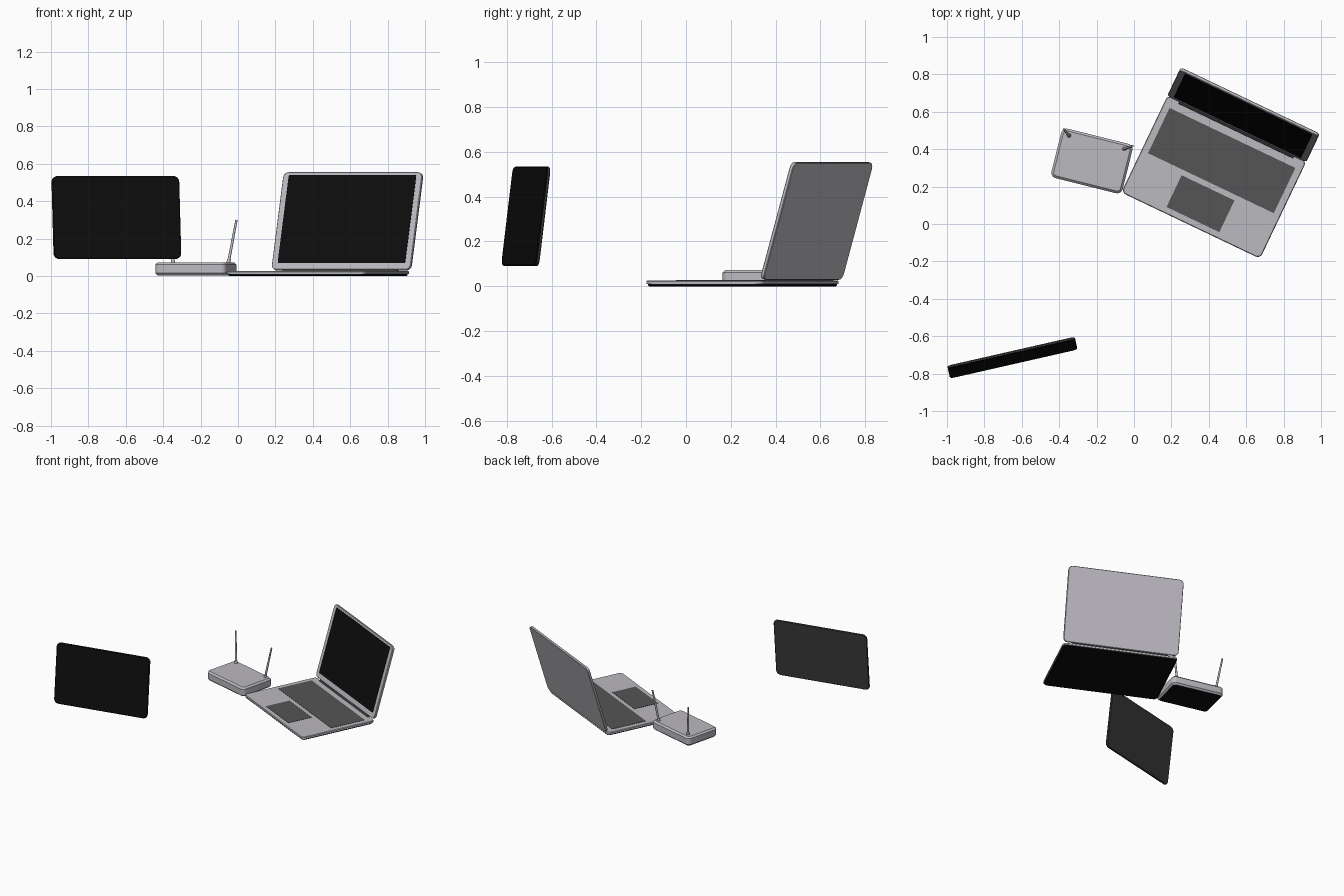
import bpy
import bmesh
from math import radians
from mathutils import Matrix, Vector

cube = bpy.data.objects.get("Cube")
if cube:
    bpy.data.objects.remove(cube, do_unlink=True)


def material(name, r, g, b):
    m = bpy.data.materials.new(name)
    m.use_nodes = True
    m.diffuse_color = (r, g, b, 1)
    bsdf = next(n for n in m.node_tree.nodes if n.type == 'BSDF_PRINCIPLED')
    bsdf.inputs["Base Color"].default_value = (r, g, b, 1)
    return m


SILVER = material("silver", 0.50, 0.49, 0.53)
GREY = material("key grey", 0.09, 0.09, 0.092)
CASE = material("case grey", 0.045, 0.045, 0.047)
BLACK = material("glass black", 0.004, 0.004, 0.004)


def finish(name, bm, frame, mats):
    mesh = bpy.data.meshes.new(name)
    bm.to_mesh(mesh)
    bm.free()
    for m in mats:
        mesh.materials.append(m)
    obj = bpy.data.objects.new(name, mesh)
    bpy.context.collection.objects.link(obj)
    obj.matrix_world = frame
    return obj


def slab(name, frame, size, centre, mat, radius=0.0, top=0.0, bottom=0.0, under=None):
    """Box with rounded upright corners and chamfered top and bottom rims."""
    bm = bmesh.new()
    bmesh.ops.create_cube(bm, size=1, matrix=Matrix.Diagonal((*size, 1)))
    if radius:
        upright = [e for e in bm.edges if abs(e.verts[0].co.z - e.verts[1].co.z) > 1e-5]
        bmesh.ops.bevel(bm, geom=upright, offset=radius, segments=5, profile=0.5,
                        affect='EDGES')
    for side, amount in ((1, top), (-1, bottom)):
        if amount:
            rim = [e for e in bm.edges
                   if all(v.co.z * side > size[2] / 2 - 1e-5 for v in e.verts)]
            bmesh.ops.bevel(bm, geom=rim, offset=amount, segments=1, affect='EDGES')
    bm.normal_update()
    if under:
        for f in bm.faces:
            f.material_index = 1 if f.normal.z < -0.9 else 0
    bmesh.ops.translate(bm, verts=bm.verts, vec=centre)
    return finish(name, bm, frame, [mat] + ([under] if under else []))


def rod(name, frame, start, end, r1, r2, mat):
    start, end = Vector(start), Vector(end)
    axis = end - start
    place = (Matrix.Translation((start + end) / 2)
             @ axis.to_track_quat('Z', 'Y').to_matrix().to_4x4())
    bm = bmesh.new()
    bmesh.ops.create_cone(bm, cap_ends=True, segments=12, radius1=r1, radius2=r2,
                          depth=axis.length, matrix=place)
    return finish(name, bm, frame, [mat])


def placed(x, y, z, turn, tip=0):
    return (Matrix.Translation((x, y, z)) @ Matrix.Rotation(radians(turn), 4, 'Z')
            @ Matrix.Rotation(radians(tip), 4, 'X'))


# Laptop base: dark underside, silver deck, keyboard and touchpad plates
laptop = placed(0.4275, 0.2525, 0, -25.5)
slab("laptop_underside", laptop, (0.81, 0.566, 0.012), (0, 0, 0.006), BLACK, 0.025, 0, 0.004)
slab("laptop_deck", laptop, (0.822, 0.578, 0.015), (0, 0, 0.0185), SILVER, 0.027, 0.004)
slab("keyboard", laptop, (0.745, 0.268, 0.003), (0, 0.096, 0.0265), GREY)
slab("touchpad", laptop, (0.313, 0.188, 0.003), (-0.003, -0.161, 0.0265), GREY)

# Laptop lid, tilted back, with the screen on its front
rod("laptop_hinge", laptop, (-0.34, 0.279, 0.028), (0.34, 0.279, 0.028), 0.008, 0.008, CASE)
lid = laptop @ placed(0, 0.367, 0.292, 0, 73.5)
slab("laptop_lid", lid, (0.824, 0.545, 0.018), (0, 0, 0), SILVER, 0.03, 0.003, 0.003)
slab("laptop_screen", lid, (0.755, 0.49, 0.003), (0, 0.011, 0.0095), BLACK, 0.008)

# Tablet: black glass front on a dark grey case
tablet = placed(-0.65, -0.715, 0.3125, 12.8, 83)
slab("tablet_case", tablet, (0.699, 0.447, 0.011), (0, 0, -0.0035), CASE, 0.032, 0, 0.004)
slab("tablet_glass", tablet, (0.695, 0.443, 0.006), (0, 0, 0.005), BLACK, 0.03, 0.003)

# Router body and its two leaning antennas
router = placed(-0.225, 0.337, 0, -14)
slab("router_body", router, (0.392, 0.272, 0.07), (0, 0, 0.038), SILVER, 0.03, 0.012, 0.012,
     BLACK)
world = Matrix.Identity(4)
for name, foot, tip in (("right", (-0.347, 0.472, 0.068), (-0.375, 0.507, 0.30)),
                        ("left", (-0.052, 0.402, 0.068), (-0.008, 0.417, 0.30))):
    foot, tip = Vector(foot), Vector(tip)
    rod(name + "_antenna_pivot", world, foot, foot.lerp(tip, 0.1), 0.011, 0.010, SILVER)
    rod(name + "_antenna", world, foot, tip, 0.008, 0.006, SILVER)

# Smooth the rounded parts, keeping hard edges
bpy.ops.object.select_all(action='DESELECT')
for obj in bpy.context.collection.objects:
    if obj.type == 'MESH':
        obj.select_set(True)
        bpy.context.view_layer.objects.active = obj
bpy.ops.object.shade_smooth_by_angle(angle=radians(32))
